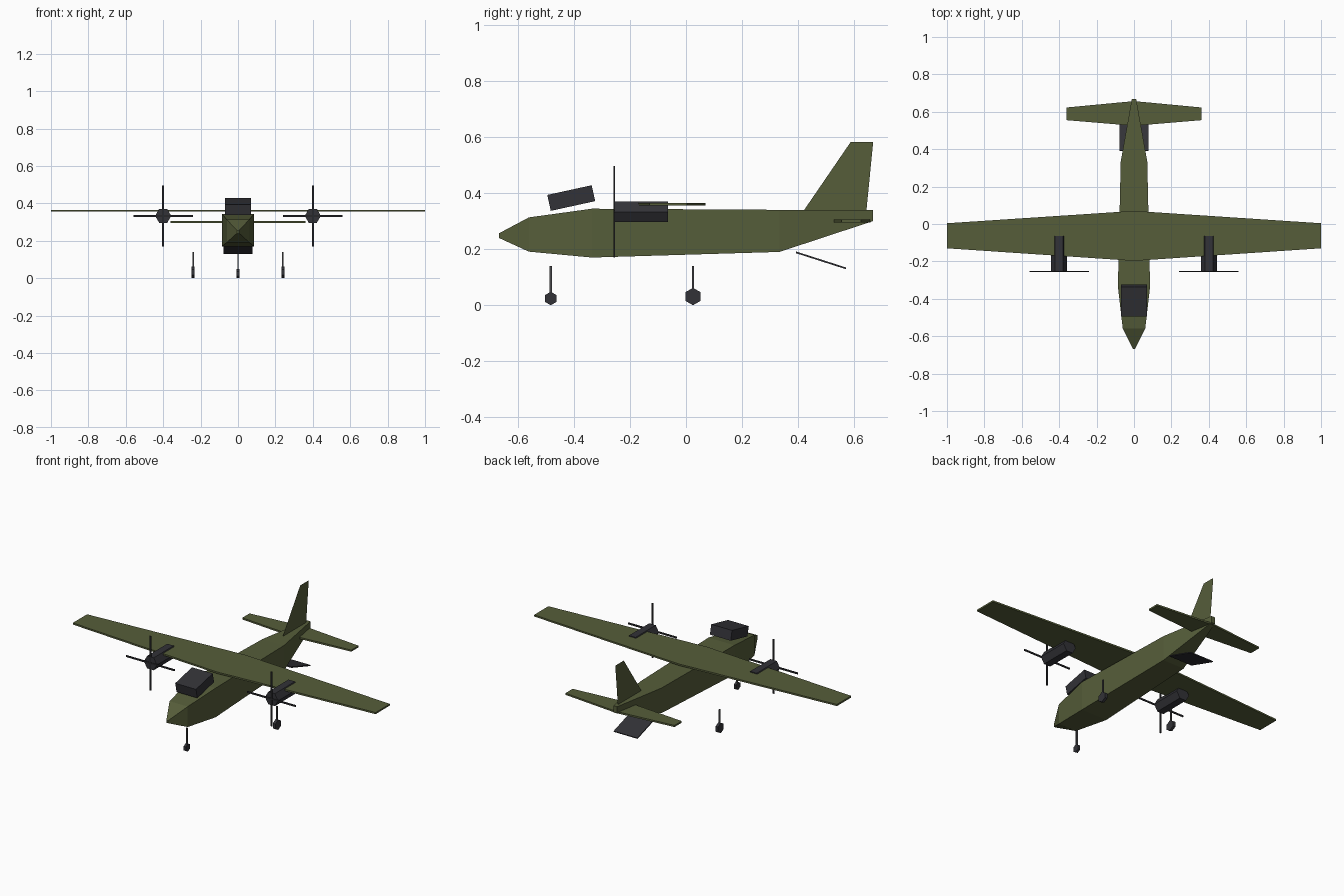
import bpy, bmesh
from math import pi
from mathutils import Matrix, Vector

cube = bpy.data.objects.get("Cube")
if cube:
    bpy.data.objects.remove(cube, do_unlink=True)


def material(name, r, g, b):
    m = bpy.data.materials.new(name)
    m.use_nodes = True
    m.diffuse_color = (r, g, b, 1)
    bsdf = next(n for n in m.node_tree.nodes if n.type == 'BSDF_PRINCIPLED')
    bsdf.inputs["Base Color"].default_value = (r, g, b, 1)
    return m


OLIVE = material("olive green", 0.092, 0.110, 0.042)
DARK = material("dark grey", 0.032, 0.032, 0.038)
BLADE = material("blade black", 0.020, 0.020, 0.023)
STEEL = material("strut grey", 0.065, 0.065, 0.070)


def finish(name, bm, mat):
    bmesh.ops.recalc_face_normals(bm, faces=bm.faces)
    mesh = bpy.data.meshes.new(name)
    bm.to_mesh(mesh)
    bm.free()
    mesh.materials.append(mat)
    ob = bpy.data.objects.new(name, mesh)
    bpy.context.collection.objects.link(ob)
    return ob


def loft(name, rings, mat):
    """Skin a row of equal-length point rings and cap both ends."""
    bm = bmesh.new()
    rows = [[bm.verts.new(p) for p in ring] for ring in rings]
    for a, b in zip(rows, rows[1:]):
        for i in range(len(a)):
            j = (i + 1) % len(a)
            bm.faces.new((a[i], a[j], b[j], b[i]))
    bm.faces.new(rows[0])
    bm.faces.new(rows[-1])
    return finish(name, bm, mat)


def box(name, centre, size, mat, tilt=0):
    bm = bmesh.new()
    bmesh.ops.create_cube(bm, size=1)
    bm.transform(Matrix.Translation(centre) @ Matrix.Rotation(tilt, 4, 'X')
                 @ Matrix.Diagonal((*size, 1)))
    return finish(name, bm, mat)


def hexagon(name, centre, radius, length, axis, mat):
    """Six-sided cylinder lying along the x or y axis."""
    bm = bmesh.new()
    bmesh.ops.create_cone(bm, cap_ends=True, segments=6, radius1=radius,
                          radius2=radius, depth=length)
    # corners point sideways along y, and up and down along x
    spin = Matrix.Rotation(pi / 2, 4, 'Z')
    if axis == 'Y':
        turn = Matrix.Rotation(pi / 2, 4, 'X') @ spin
    else:
        turn = Matrix.Rotation(pi / 2, 4, 'Y')
    bm.transform(turn)
    want = 'X' if axis == 'Y' else 'Z'
    k = 'XYZ'.index(want)
    if max(v.co[k] for v in bm.verts) < radius * 0.95:
        bm.transform(Matrix.Rotation(pi / 6, 4, axis))
    bm.transform(Matrix.Translation(centre))
    return finish(name, bm, mat)


def tapered_wing(name, span, root, tip, z, thick):
    """Flat wing, each chord given as its front and rear y."""
    rings = []
    for x, (front, rear) in ((-span, tip), (0, root), (span, tip)):
        lo, hi = z - thick / 2, z + thick / 2
        rings.append([(x, front, lo), (x, rear, lo), (x, rear, hi), (x, front, hi)])
    return loft(name, rings, OLIVE)


# Fuselage: y, half width, bottom, top
sections = [(-0.667, 0.006, 0.24, 0.256), (-0.56, 0.06, 0.191, 0.313),
            (-0.335, 0.086, 0.17, 0.344), (0.333, 0.071, 0.19, 0.34),
            (0.667, 0.012, 0.30, 0.34)]
loft("fuselage", [[(-w, y, lo), (w, y, lo), (w, y, hi), (-w, y, hi)]
                  for y, w, lo, hi in sections], OLIVE)

# Wings and tail
tapered_wing("main_wing", 1.0, (-0.197, 0.07), (-0.13, 0.004), 0.36, 0.01)
tapered_wing("tailplane", 0.36, (0.525, 0.657), (0.555, 0.623), 0.30, 0.01)
bm = bmesh.new()
bm.faces.new([bm.verts.new((0, y, z)) for y, z in
              ((0.42, 0.338), (0.643, 0.338), (0.667, 0.582), (0.587, 0.582))])
finish("tail_fin", bm, OLIVE)

# Cockpit block and open rear ramp
box("cockpit", (0, -0.409, 0.382), (0.137, 0.162, 0.058), DARK, 0.215)
box("rear_ramp", (0, 0.481, 0.16), (0.157, 0.187, 0.006), DARK, -0.31)

# Engines and propellers
for side, x in (("left", 0.4), ("right", -0.4)):
    hexagon(side + "_engine", (x, -0.16, 0.333), 0.043, 0.19, 'Y', DARK)
    box(side + "_propeller_across", (x, -0.255, 0.333), (0.32, 0.005, 0.01), BLADE)
    box(side + "_propeller_upright", (x, -0.255, 0.333), (0.01, 0.005, 0.325), BLADE)

# Landing gear
for name, x, y, r, width in (("nose", 0, -0.482, 0.024, 0.014),
                             ("left", 0.24, 0.025, 0.031, 0.016),
                             ("right", -0.24, 0.025, 0.031, 0.016)):
    hexagon(name + "_wheel", (x, y, r), r, width, 'X', DARK)
    box(name + "_strut", (x, y, (r + 0.14) / 2), (0.008, 0.008, 0.14 - r), STEEL)
